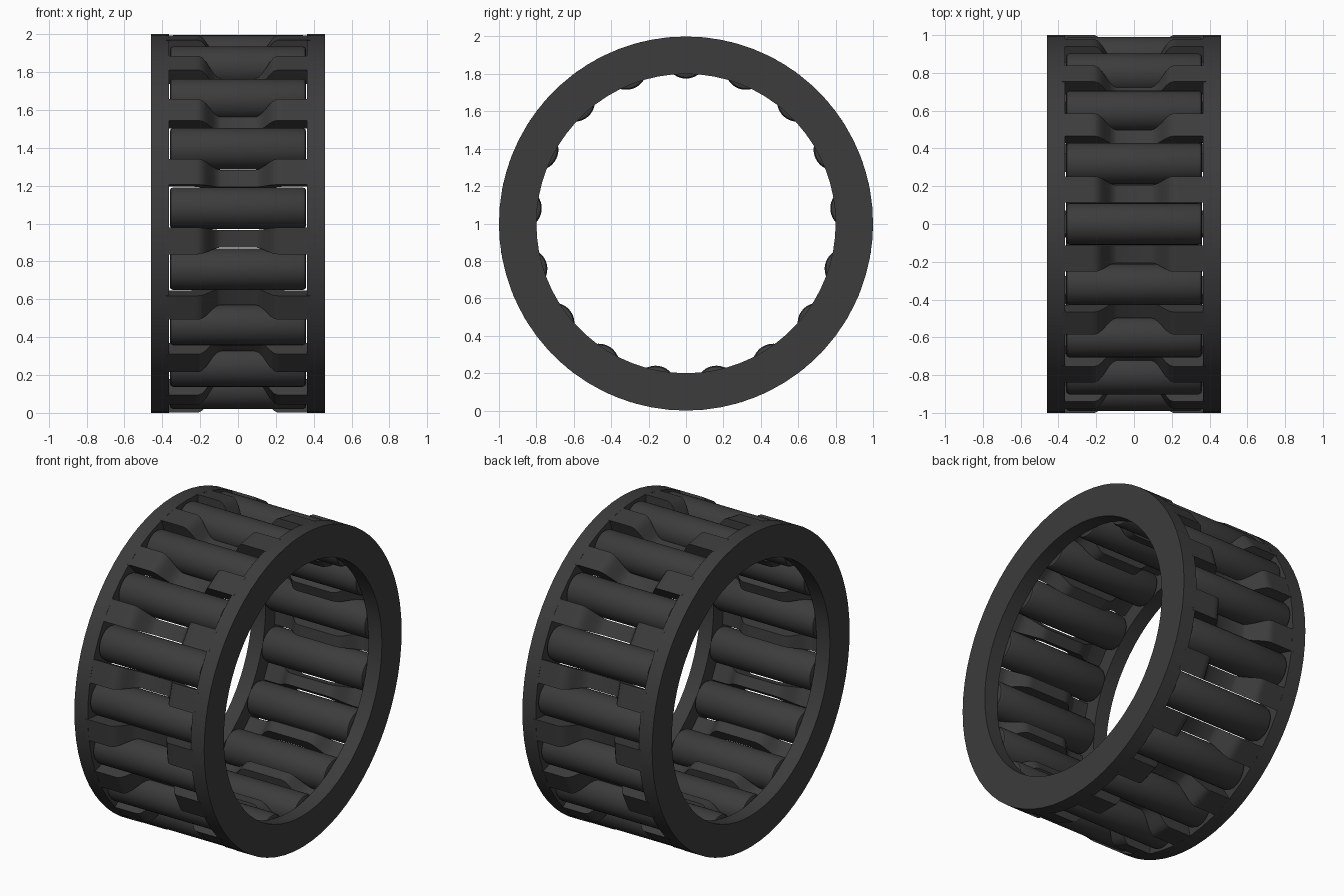
import bpy, bmesh, math

if "Cube" in bpy.data.objects:
    bpy.data.objects.remove(bpy.data.objects["Cube"])

N = 17                    # rollers around the ring
STEP = 2 * math.pi / N
PITCH_R, ROLL_R, ROLL_L = 0.885, 0.11, 0.36
POCKET = 0.114            # half width of a roller pocket

steel = bpy.data.materials.new("dark_steel")
steel.diffuse_color = (0.045, 0.045, 0.045, 1)
steel.use_nodes = True
steel.node_tree.nodes["Principled BSDF"].inputs["Base Color"].default_value = steel.diffuse_color


def finish(name, bm):
    bmesh.ops.recalc_face_normals(bm, faces=bm.faces[:])
    me = bpy.data.meshes.new(name)
    bm.to_mesh(me)
    bm.free()
    me.materials.append(steel)
    return me


def place(name, me, angle=0.0):
    ob = bpy.data.objects.new(name, me)
    bpy.context.collection.objects.link(ob)
    ob.location.z = 1
    ob.rotation_euler.x = angle
    bpy.ops.object.select_all(action='DESELECT')
    ob.select_set(True)
    bpy.context.view_layer.objects.active = ob
    bpy.ops.object.shade_smooth_by_angle(angle=math.radians(30))
    return ob


def lathe(bm, profile, seg, closed, offset=0.0):
    """Revolve (x, r) points about the x axis; open profiles get end caps."""
    loops = []
    for x, r in profile:
        loops.append([bm.verts.new((x, r * math.sin(2 * math.pi * i / seg),
                                    offset + r * math.cos(2 * math.pi * i / seg)))
                      for i in range(seg)])
    pairs = list(zip(loops, loops[1:]))
    if closed:
        pairs.append((loops[-1], loops[0]))
    else:
        bm.faces.new(loops[0])
        bm.faces.new(loops[-1])
    for a, b in pairs:
        for i in range(seg):
            j = (i + 1) % seg
            bm.faces.new((a[i], a[j], b[j], b[i]))


def ease(x, x0, x1, lo, hi):
    t = min(1, max(0, (abs(x) - x0) / (x1 - x0)))
    return lo + (hi - lo) * (0.5 - 0.5 * math.cos(math.pi * t))


# End rings of the cage
for side, s in (("left", -1), ("right", 1)):
    bm = bmesh.new()
    lathe(bm, [(s * 0.365, 0.8), (s * 0.46, 0.8), (s * 0.46, 1.0), (s * 0.365, 1.0)], 68, True)
    place(side + "_cage_ring", finish(side + "_cage_ring", bm))

# Cage bar: high at the ends, dipping inwards at the middle, tapered like the pockets
half = [0.0, 0.09, 0.11, 0.13, 0.15, 0.17, 0.19, 0.21, 0.23, 0.25, 0.27, 0.38]
stations = [-x for x in reversed(half[1:])] + half
d = STEP / 2
bm = bmesh.new()
loops = []
for x in stations:
    outer = ease(x, 0.09, 0.21, 0.87, 0.998)
    inner = ease(x, 0.13, 0.27, 0.80, 0.90)
    loop = []
    for h, s in ((outer, -1), (outer, 1), (inner, 1), (inner, -1)):
        t = (h * math.sin(d) - POCKET) / math.cos(d)
        loop.append(bm.verts.new((x, s * t, h)))
    loops.append(loop)
for a, b in zip(loops, loops[1:]):
    for i in range(4):
        j = (i + 1) % 4
        bm.faces.new((a[i], a[j], b[j], b[i]))
bm.faces.new(loops[0])
bm.faces.new(loops[-1])
bar = finish("cage_bar", bm)

# Needle roller with eased end edges
bm = bmesh.new()
prof = [(-ROLL_L, ROLL_R - 0.018), (-ROLL_L + 0.005, ROLL_R - 0.006), (-ROLL_L + 0.018, ROLL_R)]
prof += [(-x, r) for x, r in reversed(prof)]
lathe(bm, prof, 32, False, PITCH_R)
roller = finish("roller", bm)

# Repeat bars and rollers around the ring
for k in range(N):
    place(f"roller_{k + 1}", roller, k * STEP)
    place(f"cage_bar_{k + 1}", bar, (k + 0.5) * STEP)
